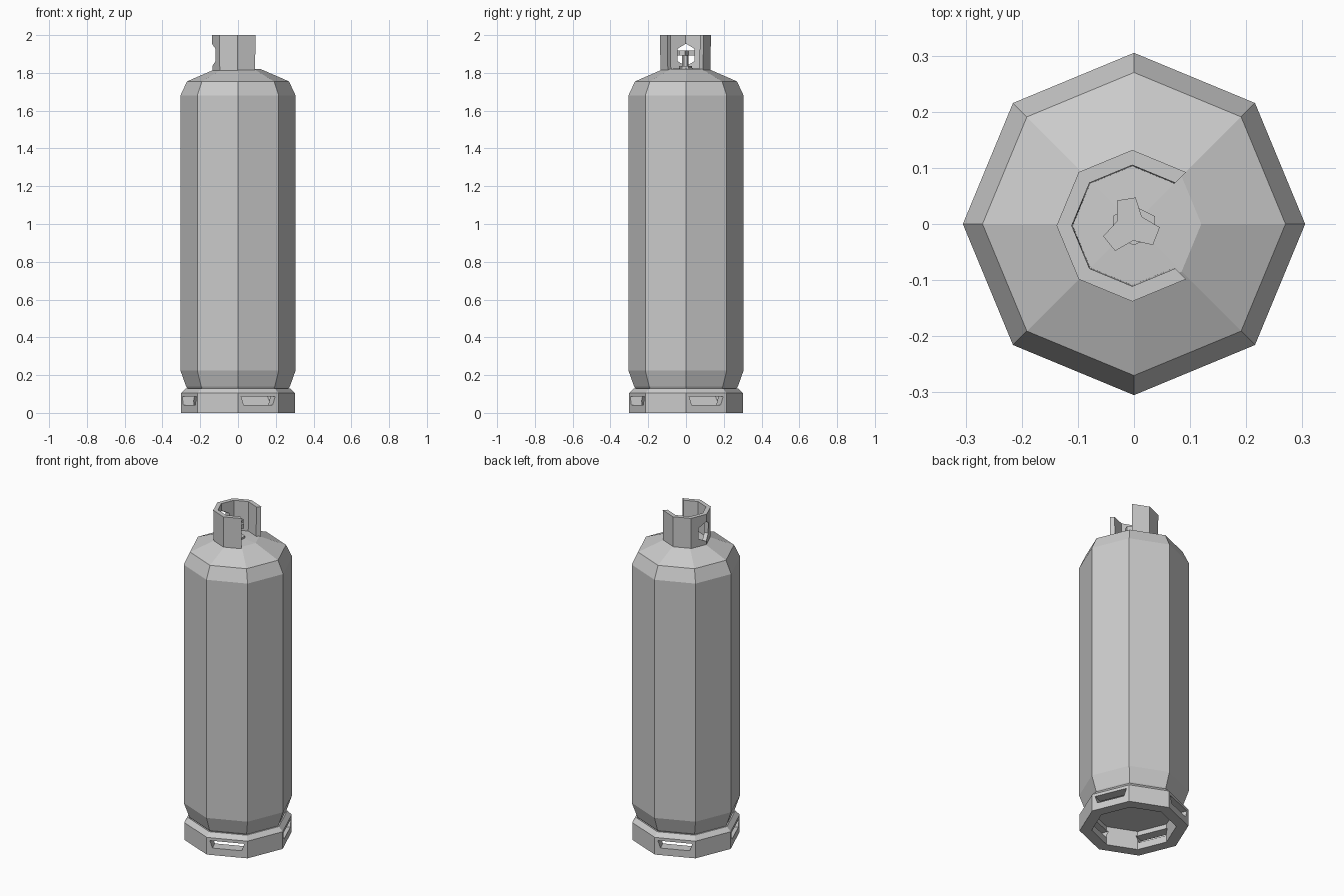
import bpy, bmesh
from math import cos, sin, radians, pi
from mathutils import Matrix

if "Cube" in bpy.data.objects:
    bpy.data.objects.remove(bpy.data.objects["Cube"])


def make(name, bm):
    bmesh.ops.remove_doubles(bm, verts=bm.verts, dist=1e-5)
    bmesh.ops.recalc_face_normals(bm, faces=bm.faces)
    me = bpy.data.meshes.new(name)
    bm.to_mesh(me)
    bm.free()
    ob = bpy.data.objects.new(name, me)
    bpy.context.collection.objects.link(ob)
    return ob


def sweep(name, profile, angles, closed_turn=True, closed_profile=True, n_off=(0, 0)):
    """Turn an (r, z) profile around z through the given angles."""
    bm = bmesh.new()
    rings = [[bm.verts.new((r * cos(a) + n_off[0], r * sin(a) + n_off[1], z))
              for r, z in profile] for a in map(radians, angles)]
    n, m = len(rings), len(profile)
    for i in range(n if closed_turn else n - 1):
        a, b = rings[i], rings[(i + 1) % n]
        for j in range(m if closed_profile else m - 1):
            k = (j + 1) % m
            bm.faces.new((a[j], b[j], b[k], a[k]))
    if not closed_turn:
        bm.faces.new(rings[0])
        bm.faces.new(rings[-1])
    elif not closed_profile:
        bm.faces.new([r[0] for r in rings])
        bm.faces.new([r[-1] for r in rings])
    return make(name, bm)


def prism(name, pts, lo, hi, frame=Matrix()):
    """Extrude a flat outline from lo to hi along the frame's z axis."""
    bm = bmesh.new()
    low = [bm.verts.new((x, y, lo)) for x, y in pts]
    high = [bm.verts.new((x, y, hi)) for x, y in pts]
    bm.faces.new(low)
    bm.faces.new(high)
    for i in range(len(pts)):
        j = (i + 1) % len(pts)
        bm.faces.new((low[i], low[j], high[j], high[i]))
    bm.transform(frame)
    return make(name, bm)


def radial(angle):
    """Frame whose x is tangential, y is up and z points outward."""
    a = radians(angle)
    return Matrix(((-sin(a), 0, cos(a), 0), (cos(a), 0, sin(a), 0),
                   (0, 1, 0, 0), (0, 0, 0, 1)))


def cut(ob, cutter):
    mod = ob.modifiers.new("cut", 'BOOLEAN')
    mod.operation = 'DIFFERENCE'
    mod.solver = 'EXACT'
    mod.object = cutter
    bpy.context.view_layer.objects.active = ob
    bpy.ops.object.modifier_apply(modifier=mod.name)
    bpy.data.objects.remove(cutter)


OCT = range(0, 360, 45)

# Tank body
sweep("tank_body", [(0.24, 0.115), (0.265, 0.125), (0.275, 0.14), (0.305, 0.225),
                    (0.305, 1.68), (0.27, 1.755), (0.12, 1.82), (0.03, 1.825)],
      OCT, closed_profile=False)

# Foot ring with slots on every other side
foot = sweep("foot_ring", [(0.302, 0), (0.302, 0.105), (0.277, 0.13),
                           (0.235, 0.13), (0.235, 0)], OCT)
for k in range(4):
    cut(foot, prism("slot_cutter", [(-0.083, 0.043), (0.083, 0.043),
                                    (0.098, 0.087), (-0.098, 0.087)],
                    0.15, 0.4, radial(22.5 + 90 * k)))

# Valve guard collar, open towards +x, with a hexagonal hole at the back
collar = sweep("guard_collar", [(0.132, 1.81), (0.135, 2.0), (0.108, 2.0), (0.106, 1.81)],
               range(45, 316, 45), closed_turn=False, n_off=(-0.003, -0.003))
cut(collar, prism("hole_cutter", [(0, 1.835), (0.045, 1.862), (0.045, 1.928),
                                  (0, 1.955), (-0.045, 1.928), (-0.045, 1.862)],
                  0.05, 0.2, radial(180)))

# Valve base, stem and three-lobed handle
hexagon = [(cos(i * pi / 3 + 0.5), sin(i * pi / 3 + 0.5)) for i in range(6)]
prism("valve_base", [(0.043 * x, 0.035 * y - 0.003) for x, y in hexagon], 1.815, 1.836)
prism("valve_stem", [(0.017 * x - 0.005, 0.017 * y - 0.003) for x, y in hexagon], 1.83, 1.9)
lobes = []
for k in range(3):
    for r, deg in ((0.052, 80), (0.052, 118), (0.026, 160)):
        a = radians(deg + 120 * k)
        lobes.append((r * cos(a) - 0.006, r * sin(a) - 0.004))
prism("valve_handle", lobes, 1.893, 1.918)
